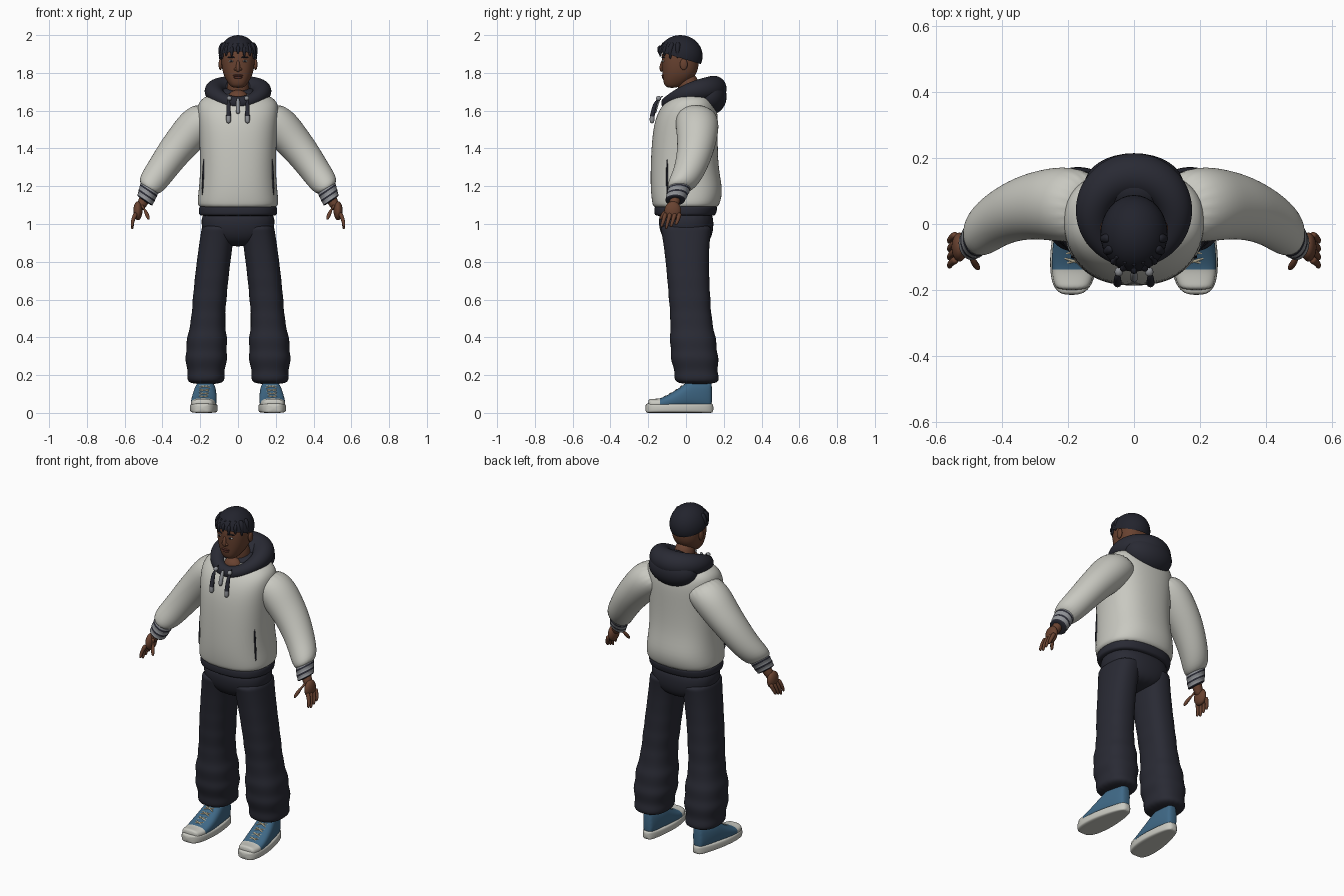
import bpy, bmesh, math
from mathutils import Vector

cube = bpy.data.objects.get("Cube")
if cube:
    bpy.data.objects.remove(cube, do_unlink=True)


def material(name, *rgb):
    mat = bpy.data.materials.new(name)
    mat.use_nodes = True
    mat.diffuse_color = (*rgb, 1)
    shader = mat.node_tree.nodes["Principled BSDF"]
    shader.inputs["Base Color"].default_value = (*rgb, 1)
    shader.inputs["Roughness"].default_value = 0.8
    return mat


FLEECE = material("pale fleece", 0.58, 0.58, 0.53)
NAVY = material("dark navy cloth", 0.022, 0.023, 0.034)
HAIR = material("black hair", 0.016, 0.017, 0.026)
SKIN = material("brown skin", 0.14, 0.055, 0.03)
LIPS = material("lips", 0.11, 0.035, 0.025)
DENIM = material("blue canvas", 0.05, 0.14, 0.24)
RUBBER = material("white rubber", 0.58, 0.58, 0.53)
LACE = material("beige lace", 0.48, 0.43, 0.3)
RIB = material("grey rib knit", 0.27, 0.28, 0.3)
EYE = material("eye white", 0.5, 0.47, 0.43)


def finish(name, bm, mats, mirror, smooth_levels):
    bmesh.ops.recalc_face_normals(bm, faces=bm.faces)
    for face in bm.faces:
        face.smooth = True
    mesh = bpy.data.meshes.new(name)
    bm.to_mesh(mesh)
    bm.free()
    for mat in mats:
        mesh.materials.append(mat)
    obj = bpy.data.objects.new(name, mesh)
    bpy.context.collection.objects.link(obj)
    if mirror:
        obj.modifiers.new("Mirror", "MIRROR").use_mirror_merge = False
    if smooth_levels:
        smooth = obj.modifiers.new("Smooth", "SUBSURF")
        smooth.levels = smooth.render_levels = smooth_levels


def loft(name, rings, mats, mirror=False, closed=False):
    """Skin a list of point rings; materials cycle along the segments."""
    bm = bmesh.new()
    loops = [[bm.verts.new(point) for point in ring] for ring in rings]
    pairs = list(zip(loops, loops[1:]))
    if closed:
        pairs.append((loops[-1], loops[0]))
    for i, (lower, upper) in enumerate(pairs):
        for k in range(len(lower)):
            face = bm.faces.new((lower[k - 1], lower[k], upper[k], upper[k - 1]))
            face.material_index = i % len(mats)
    if not closed:
        bm.faces.new(loops[0])
        bm.faces.new(loops[-1]).material_index = (len(pairs) - 1) % len(mats)
    finish(name, bm, mats, mirror, 2)


def oval(centre, u, v, power=2, sides=20):
    def bend(value):
        return math.copysign(abs(value) ** (2 / power), value)
    angles = [math.tau * k / sides for k in range(sides)]
    return [Vector(centre) + u * bend(math.cos(a)) + v * bend(math.sin(a)) for a in angles]


def level(x, z, width, front, back):
    """Horizontal cross-section between a front and a back limit."""
    centre = (x, (front + back) / 2, z)
    return oval(centre, Vector((width, 0, 0)), Vector((0, (back - front) / 2, 0)), 2.4)


def stack(name, rows, mat):
    loft(name, [level(0, *row) for row in rows], [mat])


def tube(name, points, start, end, mats, mirror=False):
    """Round tube whose radius runs evenly from start to end."""
    points = [Vector(p) for p in points]
    last = len(points) - 1
    rings = []
    for i, point in enumerate(points):
        along = (points[min(i + 1, last)] - points[max(i - 1, 0)]).normalized()
        guide = Vector((0, 0, 1)) if abs(along.z) < 0.7 else Vector((0, 1, 0))
        u = along.cross(guide).normalized()
        radius = start + (end - start) * i / last
        rings.append(oval(point, u * radius, along.cross(u) * radius, sides=8))
    loft(name, rings, mats, mirror)


def ball(name, centre, size, mat, mirror=False, cut=None):
    bm = bmesh.new()
    bmesh.ops.create_uvsphere(bm, u_segments=32, v_segments=20, radius=1)
    bmesh.ops.scale(bm, vec=size, verts=bm.verts)
    bmesh.ops.translate(bm, vec=centre, verts=bm.verts)
    if cut:
        geometry = bm.verts[:] + bm.edges[:] + bm.faces[:]
        bmesh.ops.bisect_plane(bm, geom=geometry, plane_co=cut[0], plane_no=cut[1],
                               clear_inner=True)
    finish(name, bm, [mat], mirror, 0)


# Trousers: baggy at the shin, with folds fading out towards the hip
def leg_section(t):
    bag = math.sin(math.pi * min(1, 2.5 * t))
    fold = 0.008 * math.sin(50 * t) * (1 - t) ** 2
    width = 0.09 + 0.02 * bag + fold
    depth = 0.11 + 0.015 * bag + 0.03 * t ** 6 + fold
    y = 0.06 * (1 - t) ** 1.5
    return level(0.17 - 0.07 * t * t, 0.15 + 0.85 * t, width, y - depth, y + depth)


loft("trouser_legs", [leg_section(i / 24) for i in range(25)], [NAVY], True)
stack("trouser_hips", [(0.88, 0.08, -0.08, 0.1), (0.93, 0.18, -0.13, 0.14),
                       (1, 0.2, -0.15, 0.15), (1.09, 0.19, -0.14, 0.14)], NAVY)

# Hooded top
stack("hem_band", [(1.04, 0.2, -0.16, 0.15), (1.05, 0.21, -0.17, 0.16),
                   (1.09, 0.21, -0.17, 0.17), (1.1, 0.2, -0.16, 0.16)], NAVY)
stack("torso", [(1.08, 0.2, -0.17, 0.16), (1.1, 0.22, -0.18, 0.18), (1.18, 0.21, -0.19, 0.2),
                (1.3, 0.2, -0.19, 0.17), (1.5, 0.21, -0.18, 0.17), (1.6, 0.22, -0.15, 0.17),
                (1.66, 0.21, -0.1, 0.15), (1.7, 0.12, -0.04, 0.1)], FLEECE)
tube("pocket_seams", [(0.19, -0.1, 1.14), (0.18, -0.1, 1.36)], 0.006, 0.006, [NAVY], True)

# Sleeves and cuffs share slanted cross-sections
SLANT = Vector((0.83, 0, 0.56))


def slanted(x, y, z, radius):
    return oval((x, y, z), SLANT * radius, Vector((0, radius * 1.08, 0)))


loft("sleeves", [slanted(*row) for row in (
    (0.12, 0.05, 1.6, 0.09), (0.2, 0.06, 1.54, 0.11), (0.27, 0.06, 1.46, 0.1),
    (0.34, 0.05, 1.38, 0.09), (0.41, 0.02, 1.28, 0.08), (0.46, -0.02, 1.21, 0.075),
    (0.48, -0.04, 1.18, 0.05))], [FLEECE], True)
loft("cuffs", [slanted(0.465 + 0.03 * t, -0.03 - 0.03 * t, 1.2 - 0.08 * t,
                       0.055 - 0.008 * t * t + 0.002 * math.cos(20 * t))
               for t in (i / 9 for i in range(10))], [RIB, RIB, NAVY], True)

# Hands
tube("wrists", [(0.48, -0.05, 1.16), (0.5, -0.06, 1.12), (0.53, -0.07, 1.07)],
     0.034, 0.026, [SKIN], True)
ball("palms", (0.53, -0.07, 1.07), (0.024, 0.044, 0.05), SKIN, True)
for i, finger in enumerate(("index", "middle", "ring", "little")):
    knuckle = Vector((0.54, 0.025 * i - 0.107, 1.06))
    bend = Vector((0.02, -0.015, -0.05))
    curl = Vector((0, -0.01, 0.012 * abs(i - 1) - 0.04))
    tube(finger + "_fingers", [knuckle, knuckle + bend / 2, knuckle + bend,
                               knuckle + bend + curl], 0.014, 0.008, [SKIN], True)
tube("thumbs", [(0.51, -0.08, 1.1), (0.49, -0.11, 1.07), (0.47, -0.14, 1.02)],
     0.02, 0.009, [SKIN], True)


# Hood lying around the neck: a ring dipping at the throat, thicker at the nape
def hood_section(turn):
    nape = (1 - math.cos(turn)) / 2
    outward = Vector((math.sin(turn), -math.cos(turn), 0))
    centre = Vector((0.125 * outward.x, 0.025 + 0.122 * outward.y,
                     1.7 + 0.016 * nape - 0.06 * (1 - nape) ** 3))
    radius = 0.035 + 0.035 * nape
    return oval(centre, outward * radius, Vector((0, 0, radius)))


loft("hood_collar", [hood_section(math.tau * k / 32) for k in range(32)], [NAVY], closed=True)
ball("hood_bag", (0, 0.12, 1.675), (0.15, 0.095, 0.1), NAVY)
ball("hood_lining", (0, 0.045, 1.68), (0.125, 0.1, 0.045), NAVY)
tube("drawstrings", [(0.045, -0.12, 1.68), (0.05, -0.16, 1.65), (0.05, -0.17, 1.61),
                     (0.05, -0.18, 1.57), (0.05, -0.18, 1.53)],
     0.01, 0.015, [NAVY, NAVY, NAVY, RIB], True)
tube("drawstring_eyelets", [(0.045, -0.13, 1.67), (0.047, -0.16, 1.66)],
     0.015, 0.015, [RIB], True)
tube("zip_tab", [(0, -0.14, 1.67), (0, -0.16, 1.63), (0, -0.17, 1.58)], 0.01, 0.014, [RIB])

# Head and neck
tube("neck", [(0, 0.03, 1.62), (0, 0.02, 1.7), (0, 0, 1.8)], 0.07, 0.06, [SKIN])
ball("throat", (0, -0.045, 1.665), (0.055, 0.045, 0.045), SKIN)
stack("head", [(1.72, 0.03, -0.1, -0.05), (1.74, 0.05, -0.12, 0), (1.79, 0.08, -0.125, 0.06),
               (1.85, 0.09, -0.13, 0.07), (1.92, 0.09, -0.13, 0.07), (1.96, 0.06, -0.09, 0.03)],
      SKIN)
tube("nose", [(0, -0.12, 1.87), (0, -0.13, 1.84), (0, -0.13, 1.82), (0, -0.12, 1.81)],
     0.008, 0.016, [SKIN])
ball("nostrils", (0.012, -0.124, 1.82), (0.009, 0.01, 0.008), SKIN, True)
ball("upper_lip", (0, -0.12, 1.786), (0.027, 0.009, 0.006), LIPS)
ball("lower_lip", (0, -0.119, 1.776), (0.023, 0.009, 0.007), LIPS)
ball("eyes", (0.036, -0.12, 1.862), (0.014, 0.008, 0.006), EYE, True)
ball("irises", (0.036, -0.126, 1.862), (0.006, 0.004, 0.005), HAIR, True)
tube("eyebrows", [(0.016, -0.128, 1.88), (0.036, -0.125, 1.886), (0.058, -0.112, 1.88)],
     0.005, 0.004, [HAIR], True)
ball("ears", (0.093, -0.012, 1.845), (0.01, 0.02, 0.03), SKIN, True)

# Hair: a cap cut on a slant, with locks over the forehead and temples
ball("hair", (0, -0.03, 1.89), (0.102, 0.118, 0.11), HAIR,
     cut=((0, 0, 1.87), (0, 0.3, 1)))
for k in range(-4, 5):
    reach = Vector((0.095 * math.sin(k * 0.36), -0.113 * math.cos(k * 0.36), 0))
    crown = Vector((0, -0.03, 1.96))
    drop = Vector((0, 0, 0.01 * (k % 2) + 0.006 * abs(k) + 0.06))
    tube(f"hair_lock_{k + 5}", [crown + reach * 0.75, crown + reach - drop / 3,
                                crown + reach - drop / 1.5, crown + reach - drop],
         0.018, 0.005, [HAIR])


# Shoes: one outline from toe (t = 0) to heel (t = 1) for sole, upper and laces
def shoe_top(t):
    return 0.075 + 0.1 * min(1, max(0, t - 0.2) / 0.45) ** 1.3


def shoe_section(t, bottom, top, fit, power):
    width = fit * (0.088 - 0.035 * t) * math.sin(math.pi * t) ** 0.3
    centre = (0.19 - 0.025 * t, 0.37 * t - 0.22, (bottom + top) / 2)
    return oval(centre, Vector((width, 0, 0)), Vector((0, 0, (top - bottom) / 2)), power)


stations = [i / 16 for i in range(17)]
loft("shoe_soles", [shoe_section(0.01 + 0.98 * t, 0, 0.05, 1, 5) for t in stations],
     [RUBBER], True)
loft("shoe_uppers", [shoe_section(s, 0.02, shoe_top(s), 0.93, 2.6)
                     for s in (0.05 + 0.92 * t for t in stations)],
     [RUBBER] * 3 + [DENIM] * 13, True)
for i in range(4):
    t = 0.29 + 0.08 * i
    middle = Vector((0.19 - 0.025 * t, 0.37 * t - 0.22, shoe_top(t) + 0.001))
    for side, end in (("inner", -1), ("outer", 1)):
        near = Vector((-0.035 * end, -0.008, -0.014))
        far = Vector((0.035 * end, 0.012, -0.002))
        tube(f"{side}_lace_{i + 1}", [middle + near, middle, middle + far],
             0.005, 0.005, [LACE], True)
